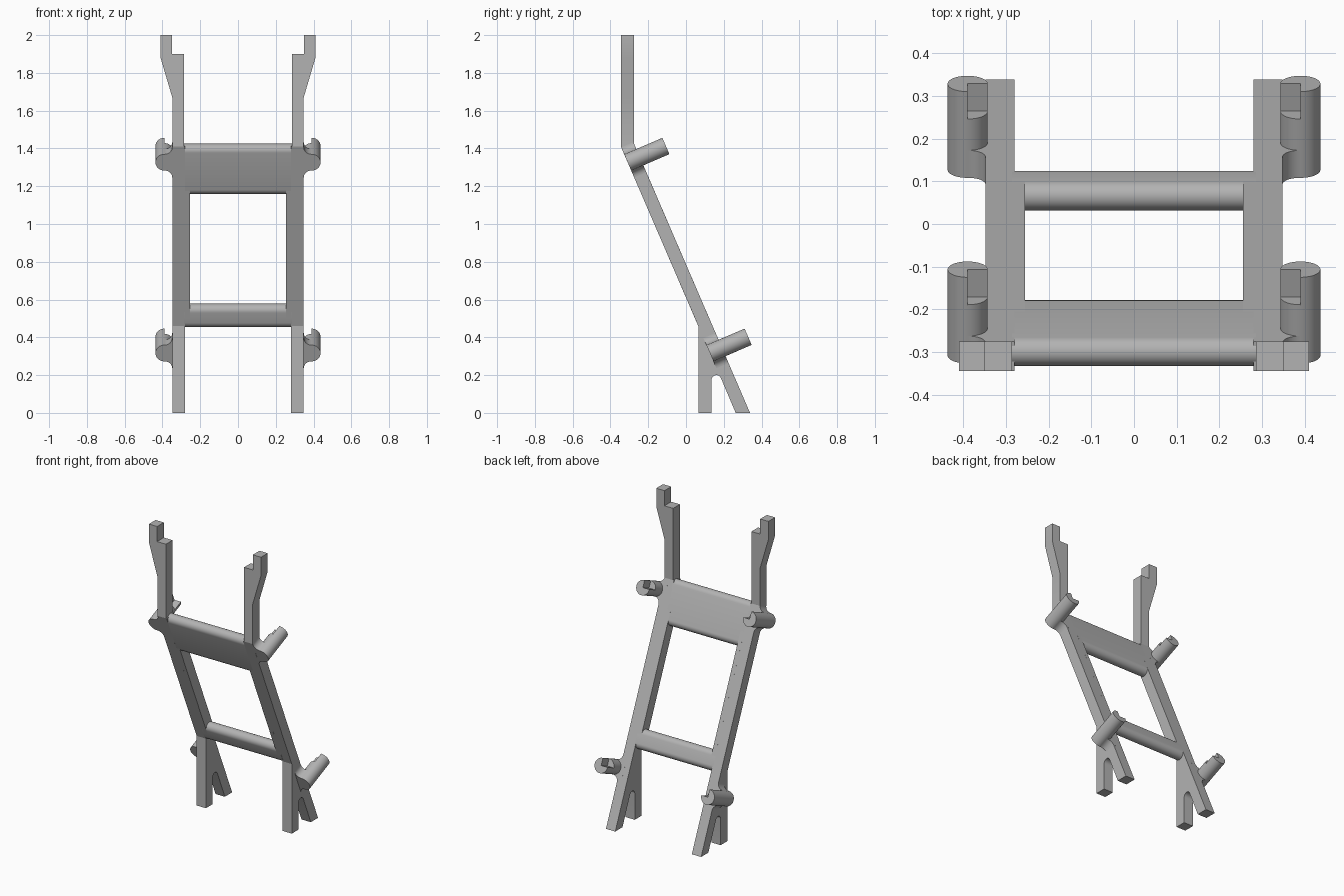
import bpy, bmesh
from math import sin, cos, pi, radians
from mathutils import Vector

if "Cube" in bpy.data.objects:
    bpy.data.objects.remove(bpy.data.objects["Cube"], do_unlink=True)

grey = bpy.data.materials.new("mid_grey")
grey.use_nodes = True
grey.diffuse_color = (0.45, 0.45, 0.45, 1)
grey.node_tree.nodes["Principled BSDF"].inputs["Base Color"].default_value = (0.45, 0.45, 0.45, 1)

X, Y, Z = Vector((1, 0, 0)), Vector((0, 1, 0)), Vector((0, 0, 1))
LEAN = radians(23.3)
UP = Vector((0, -sin(LEAN), cos(LEAN)))      # up along the leaning frame
OUT = Vector((0, cos(LEAN), sin(LEAN)))      # out of its rear face
T = 0.07                                     # stock thickness


def arc(cx, cy, r, start, end, n=16):
    """Points on an arc, angles in degrees."""
    steps = [radians(start + (end - start) * i / n) for i in range(n + 1)]
    return [(cx + r * cos(a), cy + r * sin(a)) for a in steps]


def prism(name, pts, u, v, sweep, origin=(0, 0, 0), mirror=True):
    """Extrude a flat outline lying in the u, v plane."""
    bm = bmesh.new()
    face = bm.faces.new([bm.verts.new(Vector(origin) + u * a + v * b) for a, b in pts])
    ext = bmesh.ops.extrude_face_region(bm, geom=[face])
    moved = [g for g in ext["geom"] if isinstance(g, bmesh.types.BMVert)]
    bmesh.ops.translate(bm, verts=moved, vec=sweep)
    bmesh.ops.recalc_face_normals(bm, faces=bm.faces)
    mesh = bpy.data.meshes.new(name)
    bm.to_mesh(mesh)
    bm.free()
    mesh.materials.append(grey)
    obj = bpy.data.objects.new(name, mesh)
    bpy.context.collection.objects.link(obj)
    bpy.ops.object.select_all(action="DESELECT")
    obj.select_set(True)
    bpy.context.view_layer.objects.active = obj
    bpy.ops.object.shade_smooth_by_angle(angle=radians(20))
    if mirror:
        obj.modifiers.new("Mirror", "MIRROR").use_axis[0] = True
    return obj


def front_y(z):
    """Depth of the leaning front face at a height."""
    return 0.263 - 0.431 * z


def mid(z):
    """Point in the middle of the leaning stock at a height."""
    return Vector((0, front_y(z) + 0.038, z))


# Side rails with the forked feet
fork = [(0.065, 0), (0.135, 0)] + arc(0.161, 0.174, 0.026, 180, 23)
fork += [(0.263, 0), (0.339, 0), (-0.275, 1.425), (-0.345, 1.41), (0.065, 0.46)]
prism("side_rails", fork, Y, Z, X * 0.068, X * 0.28)

# Upright posts with flared, stepped tips
post = [(0.286, 1.41), (0.348, 1.41), (0.348, 1.67), (0.41, 1.88),
        (0.41, 2), (0.35, 2), (0.35, 1.9), (0.286, 1.9)]
prism("upright_posts", post, X, Z, Y * T, Y * -0.345)

# Crossbars with fully rounded edges
for name, low, high in (("lower_crossbar", 0.49, 0.543), ("upper_crossbar", 1.194, 1.39)):
    length = (mid(high) - mid(low)).length
    outline = arc(0, 0, T / 2, 180, 360) + arc(0, length, T / 2, 0, 180)
    prism(name, outline, OUT, UP, X * 0.572, mid(low) - X * 0.286, mirror=False)

# Inner strips that thicken the rails beside the opening
low, high = mid(0.52), mid(1.25)
h = (high - low).length
strip = [(-T / 2, 0), (T / 2, 0), (T / 2, h), (-T / 2, h)]
prism("inner_rail_strips", strip, OUT, UP, X * 0.027, low + X * 0.255)

# Filleted ears and the notched pegs they carry
R, FILLET, PEG, NOTCH = 0.047, 0.04, 0.22, 0.07
for level, z in (("lower", 0.316), ("upper", 1.326)):
    base = Vector((0.39, front_y(z), z))
    edge = -FILLET - 0.002
    ear = [(edge - 0.03, -R - FILLET)] + arc(-0.002, -R - FILLET, FILLET, 180, 90, 8)
    ear += arc(0, 0, R, -90, 90)
    ear += arc(-0.002, R + FILLET, FILLET, 270, 180, 8) + [(edge - 0.03, R + FILLET)]
    prism(level + "_ears", ear, X, UP, OUT * T, base)
    shaft = arc(0, 0, R, 0, 360, 40)[:-1]
    prism(level + "_peg_shafts", shaft, X, UP, OUT * (PEG - NOTCH), base)
    hook = [(0, 0)] + arc(0, 0, R, -180, 90, 30)
    prism(level + "_peg_hooks", hook, X, UP, OUT * NOTCH, base + OUT * (PEG - NOTCH))
